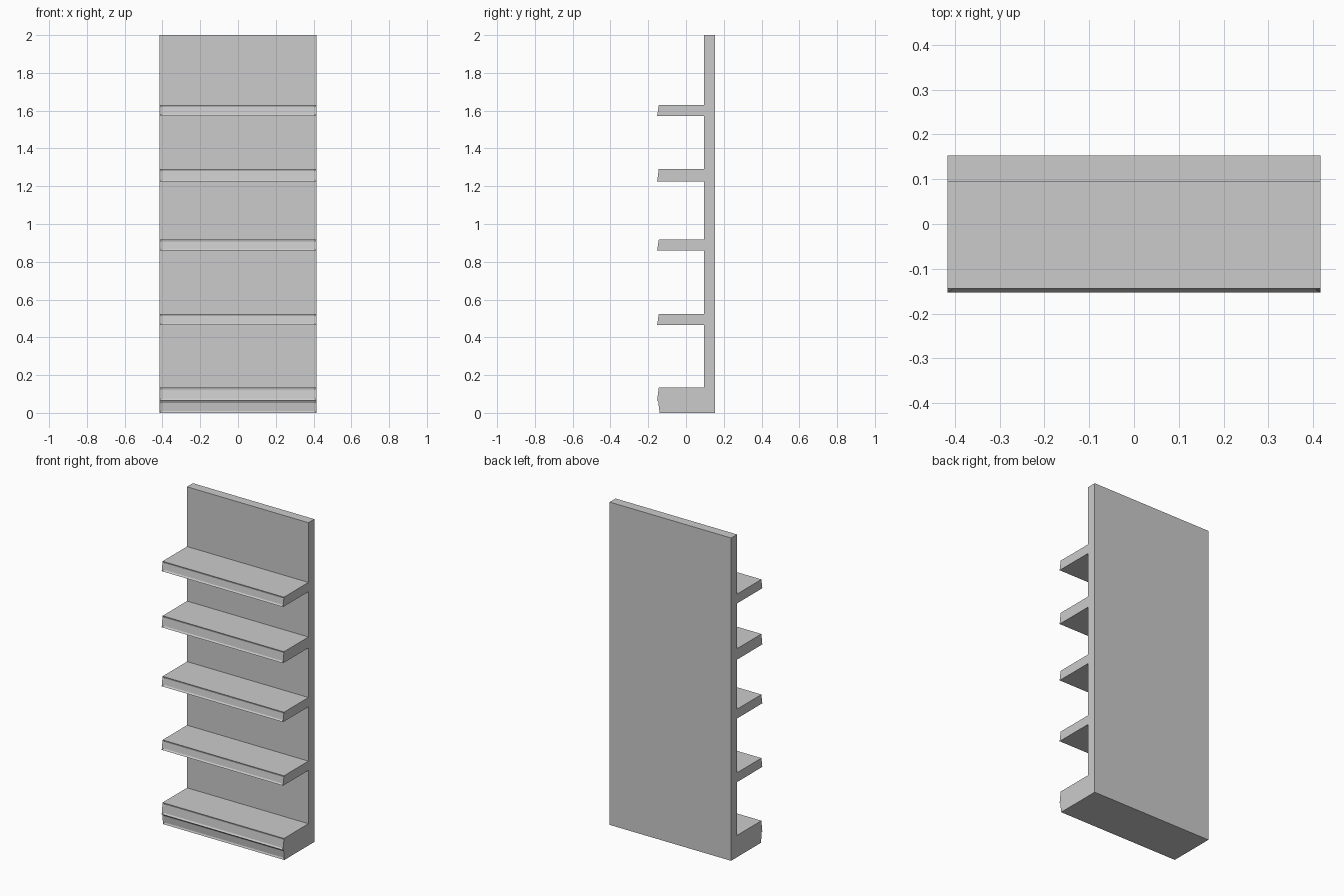
import bpy, bmesh

if "Cube" in bpy.data.objects:
    bpy.data.objects.remove(bpy.data.objects["Cube"])

HALF_W = 0.416
PANEL_FRONT, PANEL_BACK = 0.095, 0.153


def extrude_profile(name, profile, recess=False):
    """Extrude a (y, z) side profile across the width; optionally recess its front."""
    bm = bmesh.new()
    face = bm.faces.new([bm.verts.new((-HALF_W, y, z)) for y, z in profile])
    side = bmesh.ops.extrude_face_region(bm, geom=[face])["geom"]
    verts = [v for v in side if isinstance(v, bmesh.types.BMVert)]
    bmesh.ops.translate(bm, verts=verts, vec=(2 * HALF_W, 0, 0))
    bmesh.ops.recalc_face_normals(bm, faces=bm.faces)
    if recess:
        front = [f for f in bm.faces if f.normal.y < -0.6]
        bmesh.ops.inset_region(bm, faces=front, thickness=0.010, depth=-0.005,
                               use_boundary=True, use_even_offset=True)
    mesh = bpy.data.meshes.new(name)
    bm.to_mesh(mesh)
    bm.free()
    obj = bpy.data.objects.new(name, mesh)
    bpy.context.collection.objects.link(obj)
    return obj


# Tall back panel
extrude_profile("back_panel", [(PANEL_FRONT, 0), (PANEL_BACK, 0),
                               (PANEL_BACK, 2), (PANEL_FRONT, 2)])

# Shelves with a slightly sloped, recessed front edge
for i, (low, high) in enumerate([(0.465, 0.523), (0.859, 0.917),
                                 (1.224, 1.292), (1.572, 1.630)], 1):
    extrude_profile(f"shelf_{i}", [(-0.153, low), (PANEL_FRONT, low),
                                   (PANEL_FRONT, high), (-0.144, high)], True)

# Base plinth: front bulges at mid height and leans back towards the floor
extrude_profile("base", [(-0.140, 0), (PANEL_FRONT, 0), (PANEL_FRONT, 0.135),
                         (-0.144, 0.135), (-0.153, 0.066), (-0.147, 0.062)], True)
